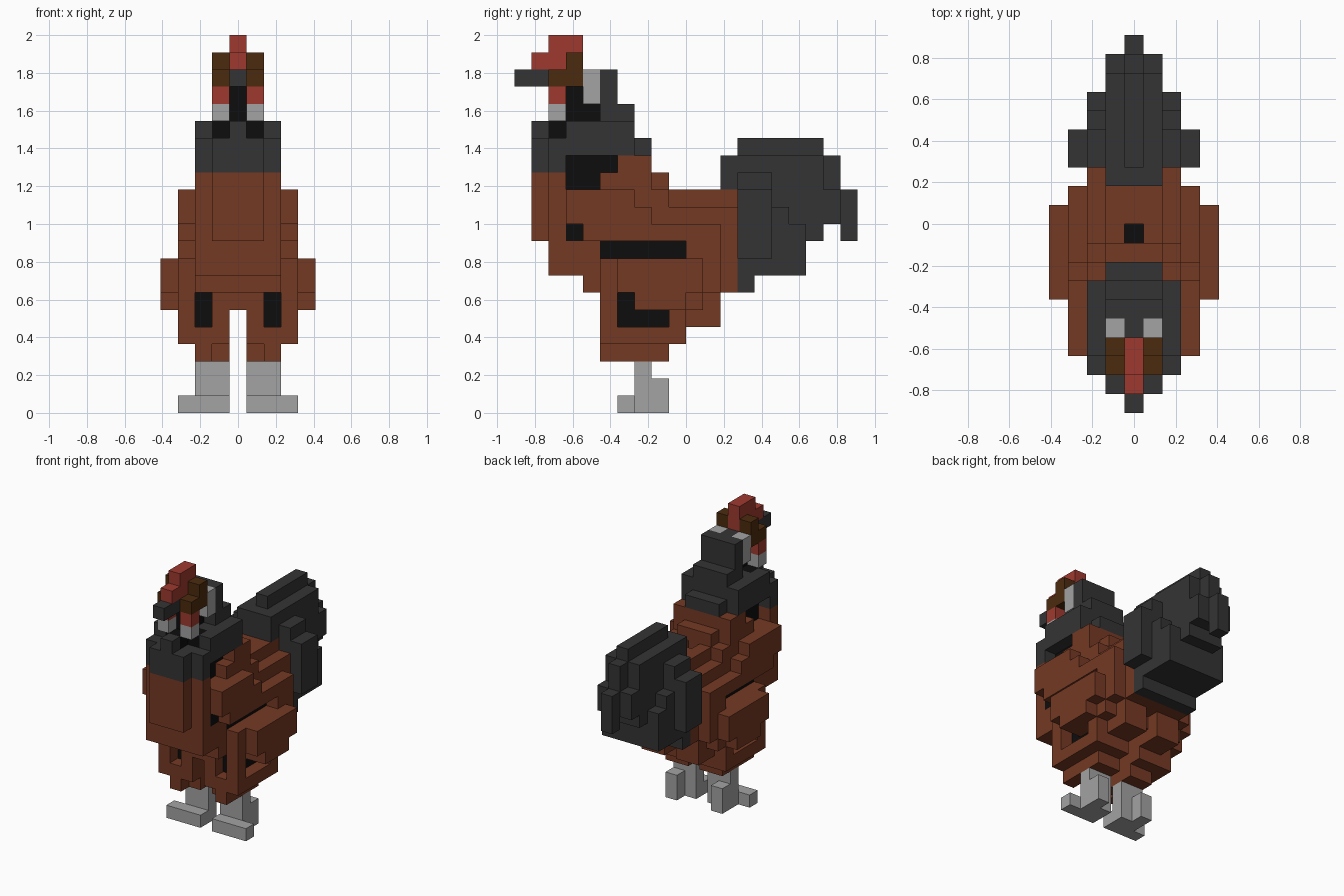
import bpy
import bmesh

if "Cube" in bpy.data.objects:
    bpy.data.objects.remove(bpy.data.objects["Cube"], do_unlink=True)

U = 2 / 22  # edge of one block

COLOURS = {
    "chestnut": (0.178, 0.041, 0.017),
    "charcoal": (0.034, 0.034, 0.035),
    "black": (0.004, 0.004, 0.004),
    "pale_grey": (0.366, 0.366, 0.366),
    "red": (0.342, 0.042, 0.028),
    "dark_brown": (0.072, 0.024, 0.0045),
}
MATS = {}
for name, rgb in COLOURS.items():
    m = bpy.data.materials.new(name)
    m.use_nodes = True
    m.diffuse_color = (*rgb, 1)
    bsdf = m.node_tree.nodes["Principled BSDF"]
    bsdf.inputs["Base Color"].default_value = (*rgb, 1)
    bsdf.inputs["Roughness"].default_value = 0.9
    MATS[name] = m

# Face directions with the corners of each side of a unit block
SIDES = {
    (1, 0, 0): ((1, 0, 0), (1, 1, 0), (1, 1, 1), (1, 0, 1)),
    (-1, 0, 0): ((0, 0, 0), (0, 0, 1), (0, 1, 1), (0, 1, 0)),
    (0, 1, 0): ((0, 1, 0), (0, 1, 1), (1, 1, 1), (1, 1, 0)),
    (0, -1, 0): ((0, 0, 0), (1, 0, 0), (1, 0, 1), (0, 0, 1)),
    (0, 0, 1): ((0, 0, 1), (1, 0, 1), (1, 1, 1), (0, 1, 1)),
    (0, 0, -1): ((0, 0, 0), (0, 1, 0), (1, 1, 0), (1, 0, 0)),
}


def part(name, boxes, sides=(1, -1)):
    """Fill mirrored boxes (layers a..b from the middle, y0..y1, z0..z1, colour);
    a colour of None carves. Only the outer skin is kept."""
    cells = {}
    for a, b, y0, y1, z0, z1, colour in boxes:
        for x in range(a, b + 1):
            for s in sides:
                for y in range(y0, y1):
                    for z in range(z0, z1):
                        if colour:
                            cells[s * x, y, z] = colour
                        else:
                            cells.pop((s * x, y, z), None)
    used = sorted(set(cells.values()))
    bm = bmesh.new()
    verts = {}
    for (x, y, z), colour in cells.items():
        for (dx, dy, dz), corners in SIDES.items():
            if (x + dx, y + dy, z + dz) in cells:
                continue
            ring = []
            for cx, cy, cz in corners:
                k = (x + cx, y + cy, z + cz)
                if k not in verts:
                    verts[k] = bm.verts.new(((k[0] - 0.5) * U, k[1] * U, k[2] * U))
                ring.append(verts[k])
            bm.faces.new(ring).material_index = used.index(colour)
    # Merge flat regions of one colour
    bmesh.ops.dissolve_limit(bm, angle_limit=0.01, verts=bm.verts[:],
                             edges=bm.edges[:], delimit={'MATERIAL'})
    me = bpy.data.meshes.new(name)
    bm.to_mesh(me)
    bm.free()
    for c in used:
        me.materials.append(MATS[c])
    ob = bpy.data.objects.new(name, me)
    bpy.context.collection.objects.link(ob)
    return ob


BR, GR, BK, PG, RD, DB = COLOURS_ORDER = (
    "chestnut", "charcoal", "black", "pale_grey", "red", "dark_brown")

# Torso: rounded breast, stepped back, dark gaps beside the wings
part("body", [
    (0, 1, -9, -8, 10, 14, BR), (0, 1, -8, -1, 8, 14, BR),
    (0, 1, -1, 3, 7, 13, BR), (0, 1, -6, 2, 7, 8, BR),
    (0, 1, -5, 1, 6, 7, BR),
    (2, 2, -8, -1, 8, 13, BR), (2, 2, -1, 3, 7, 12, BR),
    (2, 2, -6, 2, 7, 9, BR),
    (2, 2, -8, -7, 13, 14, BR), (2, 2, -5, -2, 13, 14, BR),
    (1, 1, -7, -5, 13, 14, BK),
    (2, 2, -5, 0, 9, 10, BK), (2, 2, -7, -6, 10, 11, BK),
    (0, 0, -1, 0, 12, 13, None), (0, 0, -1, 0, 11, 12, BK),
])

# Neck feathers
part("neck", [
    (0, 1, -9, -3, 14, 16, GR), (0, 0, -9, -3, 16, 17, GR),
    (1, 1, -7, -3, 16, 17, GR), (0, 1, -3, -2, 15, 16, GR),
    (0, 2, -4, -2, 14, 15, BR),
    (2, 2, -8, -7, 14, 16, GR), (2, 2, -7, -3, 15, 17, GR),
    (1, 1, -7, -4, 14, 15, BK),
    (0, 0, -8, -7, 16, 17, BK), (0, 0, -9, -8, 16, 17, GR),
    (1, 1, -7, -6, 16, 17, BK),
])

# Head with cheeks, brows and hollow eyes
part("head", [
    (0, 0, -7, -5, 17, 19, BK), (0, 1, -5, -3, 17, 18, GR),
    (0, 1, -5, -4, 18, 20, GR), (0, 0, -6, -5, 18, 20, GR),
    (0, 0, -8, -6, 19, 20, DB),
    (1, 1, -6, -5, 18, 20, PG),
    (1, 1, -8, -7, 17, 18, PG), (1, 1, -8, -7, 18, 19, RD),
    (1, 1, -8, -6, 19, 20, DB), (1, 1, -7, -6, 20, 21, DB),
])
part("beak", [(0, 0, -10, -8, 19, 20, GR)])
part("comb", [(0, 0, -9, -6, 20, 21, RD), (0, 0, -8, -6, 21, 22, RD)])

# Thighs
part("thighs", [
    (1, 2, -5, 0, 4, 7, BR), (1, 2, -5, -1, 3, 4, BR),
    (1, 1, -5, -4, 3, 4, None),
    (1, 2, 0, 2, 5, 7, BR),
    (2, 2, -5, -4, 5, 7, None), (2, 2, -4, -1, 5, 7, BK),
])

# Wings: upper plate, lower plate and outer pad; legs with toe bar and spur
for side, label in ((1, "left"), (-1, "right")):
    part(label + "_wing", [
        (3, 3, -7, -3, 11, 13, BR), (3, 3, -3, -2, 11, 12, BR),
        (3, 3, -3, 2, 10, 11, BR), (3, 3, -6, -3, 10, 11, BR),
        (3, 3, 0, 2, 7, 10, BR), (3, 3, 0, 1, 6, 7, BR),
        (3, 3, -5, 0, 4, 9, BR),
        (3, 3, -4, -1, 5, 6, None), (3, 3, -4, -3, 6, 7, None),
        (4, 4, -4, 1, 7, 9, BR), (4, 4, -3, 0, 6, 7, BR),
    ], (side,))
    part(label + "_leg", [
        (1, 2, -3, -2, 0, 3, PG), (2, 2, -2, -1, 0, 2, PG),
        (1, 3, -4, -3, 0, 1, PG),
    ], (side,))

# Tail fan, tallest and longest in the middle
part("tail", [
    (0, 1, 2, 3, 13, 15, GR),
    (0, 0, 3, 8, 10, 16, GR), (0, 0, 8, 9, 11, 15, GR),
    (0, 0, 9, 10, 10, 13, GR),
    (1, 1, 3, 8, 10, 15, GR), (1, 1, 8, 9, 11, 13, GR),
    (0, 2, 3, 7, 8, 11, GR), (0, 2, 3, 4, 7, 8, GR),
    (2, 2, 3, 5, 11, 14, GR), (2, 2, 5, 6, 11, 12, GR),
    (3, 3, 3, 5, 9, 13, GR),
])
